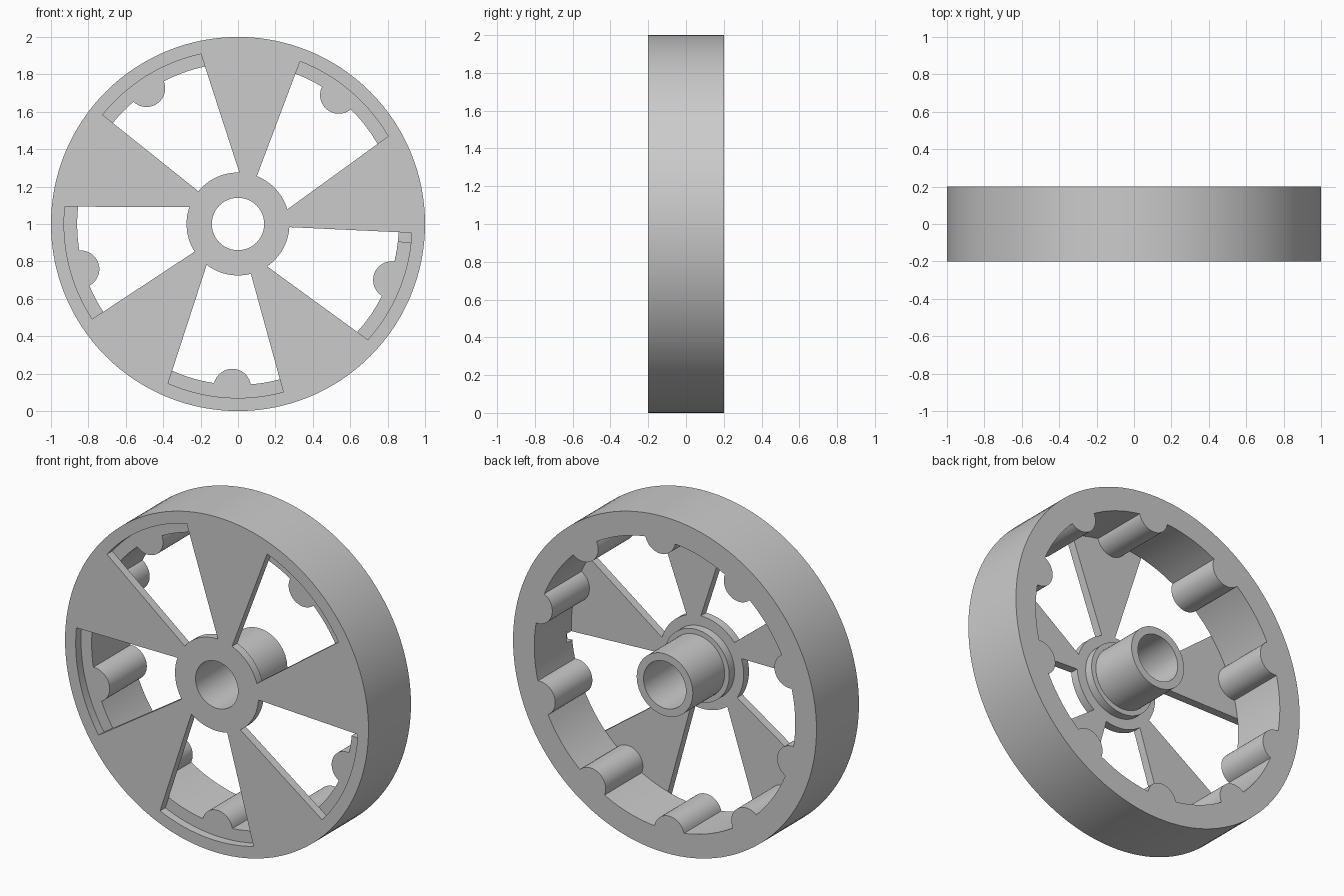
import bpy, bmesh
from math import cos, sin, asin, radians, degrees, pi
from mathutils import Matrix

cube = bpy.data.objects.get("Cube")
if cube:
    bpy.data.objects.remove(cube)

grey = bpy.data.materials.new("plain grey")
grey.use_nodes = True
grey.diffuse_color = (0.6, 0.6, 0.6, 1)
grey.node_tree.nodes["Principled BSDF"].inputs["Base Color"].default_value = (0.6, 0.6, 0.6, 1)

FRONT, PLATE_BACK, COLLAR_BACK, BACK = -0.2, -0.15, -0.1, 0.2
OUTER, RIM_IN, WINDOW_R, HUB_R, BORE = 1.0, 0.86, 0.93, 0.275, 0.14
BUMP_R, BUMP_AT = 0.1, 0.875


def arc(r, a, b, n):
    """Points on a centred arc from angle a to b in degrees."""
    steps = [radians(a + (b - a) * i / n) for i in range(n + 1)]
    return [(r * cos(t), r * sin(t)) for t in steps]


def circle(r, n=128):
    return arc(r, 0, 360, n)[:-1]


def slab(name, loops, y0, y1):
    """Extrude an outline with holes between two depths."""
    curve = bpy.data.curves.new(name, "CURVE")
    curve.dimensions = "2D"
    curve.fill_mode = "BOTH"
    curve.extrude = (y1 - y0) / 2
    for loop in loops:
        s = curve.splines.new("POLY")
        s.points.add(len(loop) - 1)
        for p, (x, z) in zip(s.points, loop):
            p.co = (x, z, 0, 1)
        s.use_cyclic_u = True
    temp = bpy.data.objects.new(name + "_outline", curve)
    bpy.context.collection.objects.link(temp)
    bpy.context.view_layer.update()
    mesh = bpy.data.meshes.new_from_object(temp.evaluated_get(bpy.context.evaluated_depsgraph_get()))
    bpy.data.objects.remove(temp)
    bpy.data.curves.remove(curve)
    mesh.transform(Matrix.Translation((0, (y0 + y1) / 2, 1)) @ Matrix.Rotation(pi / 2, 4, "X"))
    bm = bmesh.new()
    bm.from_mesh(mesh)
    bmesh.ops.remove_doubles(bm, verts=bm.verts, dist=0.0001)
    bmesh.ops.recalc_face_normals(bm, faces=bm.faces)
    bm.to_mesh(mesh)
    bm.free()
    mesh.materials.clear()
    mesh.materials.append(grey)
    obj = bpy.data.objects.new(name, mesh)
    bpy.context.collection.objects.link(obj)
    bpy.ops.object.select_all(action="DESELECT")
    obj.select_set(True)
    bpy.context.view_layer.objects.active = obj
    bpy.ops.object.shade_smooth_by_angle(angle=radians(30))
    return obj


def rim_inside(notch=False):
    """Inner rim outline: ten round ribs, optionally one small notch."""
    # where each rib circle crosses the rim's inner circle
    c = (BUMP_AT**2 + RIM_IN**2 - BUMP_R**2) / (2 * BUMP_AT)
    h = (RIM_IN**2 - c**2) ** 0.5
    half = degrees(asin(h / RIM_IN))
    swing = pi / 2 + asin((BUMP_AT - c) / BUMP_R) - pi / 2
    points = []
    for k in range(10):
        mid = 16 + 36 * k
        m = radians(mid)
        # rib, swept from its low-angle side to its high-angle side
        for i in range(21):
            t = m - pi / 2 - swing - (pi - 2 * swing) * i / 20
            points.append((BUMP_AT * cos(m) + BUMP_R * cos(t), BUMP_AT * sin(m) + BUMP_R * sin(t)))
        a, b = mid + half, mid + 36 - half
        if notch and k == 9:
            points += arc(RIM_IN, a, 353.8, 6)[1:]
            points += arc(WINDOW_R, 353.8, 357.2, 2)
            points += arc(RIM_IN, 357.2, b, 6)[:-1]
        else:
            points += arc(RIM_IN, a, b, 10)[1:-1]
    return points


# Front plate with five skewed windows leaving wedge spokes
windows = []
for k in range(5):
    turn = 72 * k
    windows.append(arc(WINDOW_R, 30.3 + turn, 69.1 + turn, 16) + arc(HUB_R, 68.5 + turn, 16.5 + turn, 18))
slab("spoked_front_plate", [circle(OUTER), circle(BORE, 64)] + windows, FRONT, PLATE_BACK)

# Ribbed rim, the front layer carrying the notch
slab("rim_front_layer", [circle(OUTER), rim_inside(True)], PLATE_BACK, COLLAR_BACK)
slab("ribbed_rim", [circle(OUTER), rim_inside()], COLLAR_BACK, BACK)

# Stepped hub
slab("hub_collar", [circle(0.215, 64), circle(BORE, 64)], PLATE_BACK, COLLAR_BACK)
slab("hub_tube", [circle(0.185, 64), circle(BORE, 64)], COLLAR_BACK, BACK)
